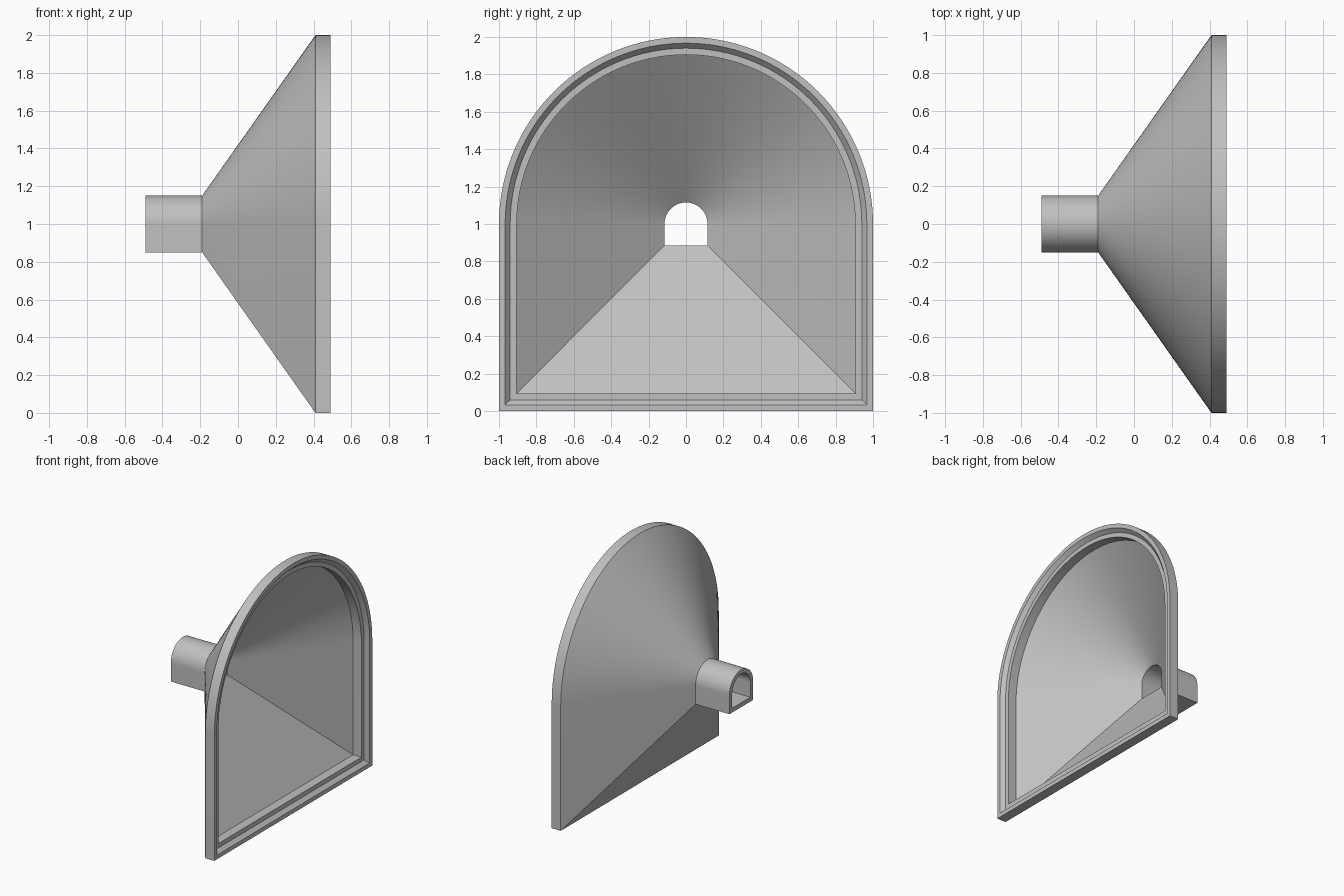
import bpy, bmesh, math

cube = bpy.data.objects.get("Cube")
if cube:
    bpy.data.objects.remove(cube, do_unlink=True)

AXIS_Z = 1.0
ARC_STEPS = 64

# Single plain grey material
grey = bpy.data.materials.new("plain_grey")
grey.use_nodes = True
color = (0.53, 0.53, 0.53, 1)
grey.diffuse_color = color
grey.node_tree.nodes["Principled BSDF"].inputs["Base Color"].default_value = color


def arch(r):
    """Unit arch: square lower half, round upper half, centred on the axis."""
    pts = [(-r, -r), (r, -r)]
    for i in range(ARC_STEPS + 1):
        a = math.pi * i / ARC_STEPS
        pts.append((r * math.cos(a), r * math.sin(a)))
    return pts


# Wall section as (x, half width): outside from pipe end to rim, then back inside
section = [
    (-0.49, 0.15), (-0.19, 0.15),      # pipe outside
    (0.41, 1.0), (0.49, 1.0),          # flare and flange outside
    (0.49, 0.967), (0.46, 0.94),       # rim face and bevelled step
    (0.46, 0.905), (0.387, 0.905),     # ledge and inner wall
    (0.2, 0.64), (-0.172, 0.115),      # flare inside
    (-0.49, 0.115),                    # pipe inside
]

# Loft the arch through the closed wall section
bm = bmesh.new()
rings = [[bm.verts.new((x, y, AXIS_Z + z)) for y, z in arch(r)] for x, r in section]
for i, ring in enumerate(rings):
    following = rings[(i + 1) % len(rings)]
    count = len(ring)
    for j in range(count):
        k = (j + 1) % count
        bm.faces.new((ring[j], ring[k], following[k], following[j]))
bmesh.ops.recalc_face_normals(bm, faces=bm.faces)
mesh = bpy.data.meshes.new("arched_funnel")
bm.to_mesh(mesh)
bm.free()
mesh.materials.append(grey)

funnel = bpy.data.objects.new("arched_funnel", mesh)
bpy.context.collection.objects.link(funnel)
bpy.ops.object.select_all(action="DESELECT")
funnel.select_set(True)
bpy.context.view_layer.objects.active = funnel
bpy.ops.object.shade_smooth_by_angle(angle=math.radians(25))
